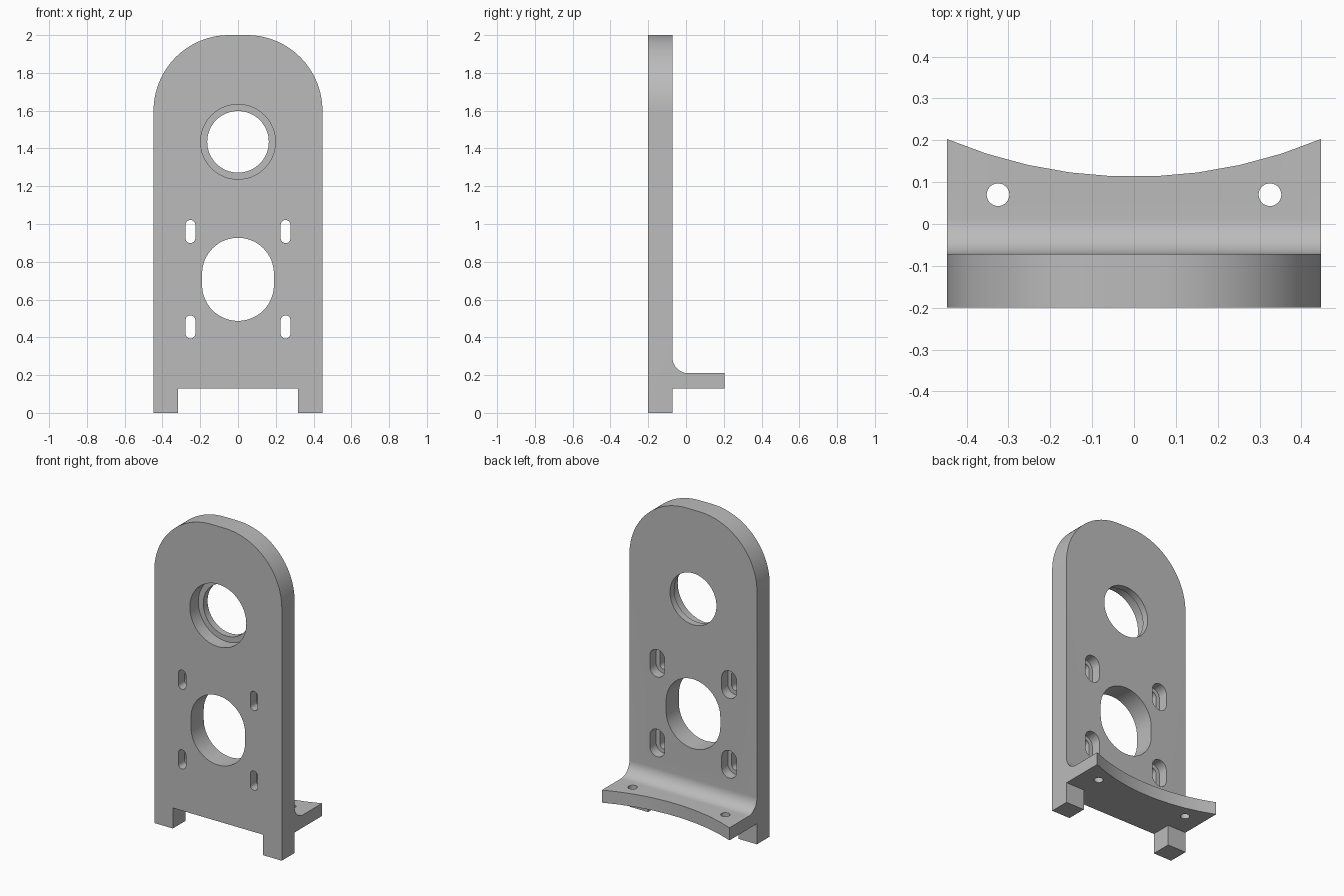
import bpy, bmesh
from math import sin, cos, pi, radians

default = bpy.data.objects.get("Cube")
if default:
    bpy.data.objects.remove(default, do_unlink=True)

HALF_W, FRONT, BACK = 0.447, -0.2, -0.072
FOOT_H, SHELF_TOP = 0.13, 0.21


def arc(cx, cy, r, start, end, steps):
    angles = [radians(start + (end - start) * i / steps) for i in range(steps + 1)]
    return [(cx + r * cos(a), cy + r * sin(a)) for a in angles]


def obround(cx, cz, r, half):
    return arc(cx, cz + half, r, 0, 180, 32) + arc(cx, cz - half, r, 180, 360, 32)


def circle(cx, cy, r):
    return arc(cx, cy, r, 0, 360, 64)[:-1]


def prism(name, points, axis, lo, hi):
    """Extrude a closed 2D profile along the given axis."""
    place = {"X": lambda u, v: (lo, u, v),
             "Y": lambda u, v: (u, lo, v),
             "Z": lambda u, v: (u, v, lo)}[axis]
    bm = bmesh.new()
    face = bm.faces.new([bm.verts.new(place(u, v)) for u, v in points])
    ext = bmesh.ops.extrude_face_region(bm, geom=[face])
    offset = [hi - lo if a == axis else 0 for a in "XYZ"]
    moved = [g for g in ext["geom"] if isinstance(g, bmesh.types.BMVert)]
    bmesh.ops.translate(bm, verts=moved, vec=offset)
    bmesh.ops.recalc_face_normals(bm, faces=bm.faces)
    mesh = bpy.data.meshes.new(name)
    bm.to_mesh(mesh)
    bm.free()
    obj = bpy.data.objects.new(name, mesh)
    bpy.context.collection.objects.link(obj)
    return obj


def combine(target, tool, operation="DIFFERENCE"):
    """Apply a boolean, then discard the helper."""
    tool.hide_render = True
    mod = target.modifiers.new(tool.name, "BOOLEAN")
    mod.operation, mod.solver, mod.object = operation, "EXACT", tool
    bpy.context.view_layer.update()
    graph = bpy.context.evaluated_depsgraph_get()
    mesh = bpy.data.meshes.new_from_object(target.evaluated_get(graph))
    target.modifiers.clear()
    target.data = mesh
    bpy.data.objects.remove(tool, do_unlink=True)


# Side profile: upright plate, filleted into the rear shelf
fillet = 0.085
profile = [(FRONT, -0.1), (BACK, -0.1), (BACK, FOOT_H), (0.3, FOOT_H), (0.3, SHELF_TOP)]
profile += arc(BACK + fillet, SHELF_TOP + fillet, fillet, 270, 180, 16)
profile += [(BACK, 2.2), (FRONT, 2.2)]
bracket = prism("mounting_bracket", profile, "X", -0.6, 0.6)

# Front outline: rounded top and two feet
corner, foot_x = 0.4, 0.317
outline = [(foot_x, FOOT_H), (foot_x, 0), (HALF_W, 0)]
outline += arc(HALF_W - corner, 2 - corner, corner, 0, 90, 32)
outline += arc(corner - HALF_W, 2 - corner, corner, 90, 180, 32)
outline += [(-HALF_W, 0), (-foot_x, 0), (-foot_x, FOOT_H)]
combine(bracket, prism("front_outline", outline, "Y", -0.5, 0.5), "INTERSECT")

# Concave rear edge of the shelf
radius, spread = 1.155, 22.8
scoop = arc(0, 0.113 + radius, radius, 270 - spread, 270 + spread, 9)
scoop += [(0.7, 0.32), (0.7, 0.6), (-0.7, 0.6), (-0.7, 0.32)]
combine(bracket, prism("shelf_scoop", scoop, "Z", 0, 0.4))

# Upper bore with a recess from the front
combine(bracket, prism("bore", circle(0, 1.435, 0.163), "Y", -0.4, 0.1))
combine(bracket, prism("bore_recess", circle(0, 1.435, 0.198), "Y", -0.4, -0.115))

# Large elongated opening
combine(bracket, prism("opening", obround(0, 0.707, 0.19, 0.03), "Y", -0.4, 0.1))

# Adjustment slots recessed from the back, and shelf screw holes
for side in (-1, 1):
    for z in (0.455, 0.96):
        x = side * 0.252
        combine(bracket, prism("slot", obround(x, z, 0.026, 0.035), "Y", -0.4, 0.1))
        combine(bracket, prism("slot_recess", obround(x, z, 0.052, 0.035), "Y", -0.135, 0.1))
    combine(bracket, prism("screw_hole", circle(side * 0.325, 0.07, 0.027), "Z", 0, 0.4))

# Single grey finish
grey = bpy.data.materials.new("plain_grey")
grey.use_nodes = True
colour = (0.5, 0.5, 0.5, 1)
grey.diffuse_color = colour
grey.node_tree.nodes["Principled BSDF"].inputs["Base Color"].default_value = colour
bracket.data.materials.clear()
bracket.data.materials.append(grey)

# Smooth the curved walls while keeping hard edges
bpy.ops.object.select_all(action="DESELECT")
bracket.select_set(True)
bpy.context.view_layer.objects.active = bracket
bpy.ops.object.shade_smooth_by_angle(angle=radians(30))
